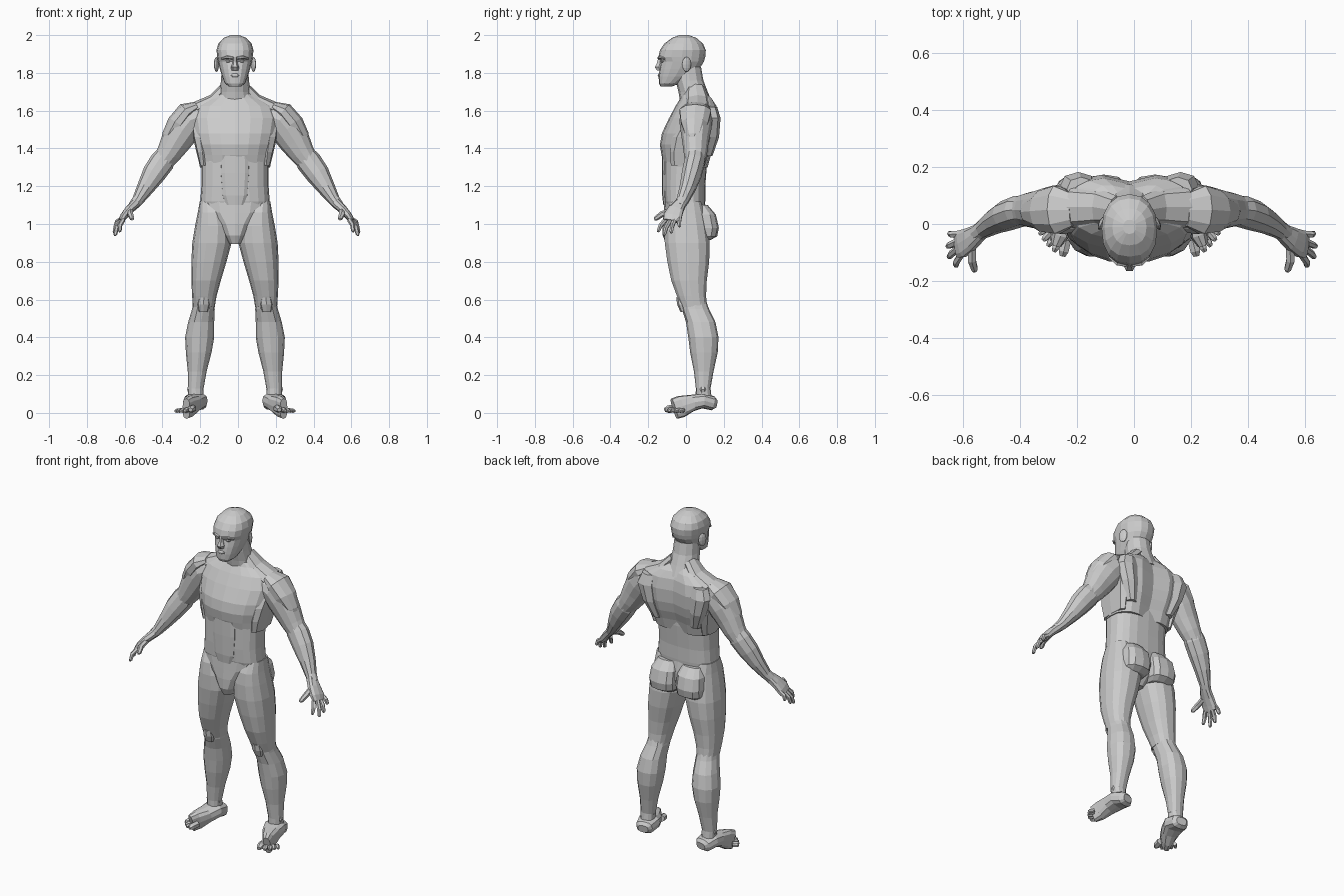
import bpy, bmesh
from math import sin, cos, pi
from mathutils import Vector

CX = -0.016  # mirror plane of the body


def skin(name, rings, side=1, stretch=1.0):
    """Bridge rings of points into a closed, flat-shaded mesh object."""
    bm = bmesh.new()
    rows = []
    for ring in rings:
        row = []
        for p in ring:
            x = p.x
            if stretch != 1.0 and x > 0.25:
                x = 0.25 + (x - 0.25) * stretch
            row.append(bm.verts.new((CX + side * x, p.y, p.z)))
        rows.append(row)
    n = len(rows[0])
    for a, b in zip(rows, rows[1:]):
        for i in range(n):
            j = (i + 1) % n
            bm.faces.new((a[i], a[j], b[j], b[i]))
    bm.faces.new(rows[0][::-1])
    bm.faces.new(rows[-1])
    bmesh.ops.recalc_face_normals(bm, faces=bm.faces[:])
    me = bpy.data.meshes.new(name)
    bm.to_mesh(me)
    bm.free()
    ob = bpy.data.objects.new(name, me)
    bpy.context.collection.objects.link(ob)
    return ob


def spow(c, p):
    return (1 if c >= 0 else -1) * abs(c) ** (2 / p)


def loft(name, secs, n=16, side=1, pf=2.2, pb=2.2, warp=None):
    """Horizontal sections: (z, centre x, half width, front y, back y)."""
    rings = []
    for z, cx, hw, yf, yb in secs:
        ring = []
        for i in range(n):
            a = 2 * pi * i / n
            p = pf if sin(a) < 0 else pb
            v = Vector((cx + hw * spow(cos(a), p),
                        (yf + yb) / 2 + (yb - yf) / 2 * spow(sin(a), p), z))
            ring.append(warp(v) if warp else v)
        rings.append(ring)
    return skin(name, rings, side)


def tube(name, pts, n=10, side=1, stretch=1.0, p=2.0):
    """Sections square to a path: (x, y, z, radius across, radius along y)."""
    c = [Vector(q[:3]) for q in pts]
    rings = []
    for k, q in enumerate(pts):
        t = (c[min(k + 1, len(c) - 1)] - c[max(k - 1, 0)]).normalized()
        ref = Vector((0, 1, 0)) if abs(t.y) < 0.8 else Vector((1, 0, 0))
        u = t.cross(ref).normalized()
        v = t.cross(u).normalized()
        rings.append([c[k] + u * q[3] * spow(cos(2 * pi * i / n), p)
                      + v * q[4] * spow(sin(2 * pi * i / n), p) for i in range(n)])
    return skin(name, rings, side, stretch)


def ball(name, loc, r, side=1, rot=0.0):
    bpy.ops.mesh.primitive_uv_sphere_add(segments=10, ring_count=6,
                                         location=(CX + side * loc[0], loc[1], loc[2]),
                                         rotation=(0, 0, rot * side))
    ob = bpy.context.object
    ob.name = name
    ob.scale = r
    return ob


# Head, neck and face
loft("head", [(1.728, 0, .032, -.135, -.075), (1.745, 0, .054, -.143, -.03),
              (1.78, 0, .068, -.145, .03), (1.82, 0, .08, -.140, .07),
              (1.86, 0, .09, -.132, .095), (1.885, 0, .094, -.146, .102),
              (1.92, 0, .098, -.138, .105), (1.955, 0, .088, -.115, .09),
              (1.985, 0, .06, -.075, .055), (2.0, 0, .022, -.035, .015)], pf=2.4)
loft("neck", [(1.64, 0, .10, -.03, .14), (1.70, 0, .082, -.04, .115),
              (1.76, 0, .074, -.055, .092), (1.83, 0, .07, -.06, .08)], n=12)
loft("nose", [(1.812, 0, .018, -.155, -.12), (1.83, 0, .022, -.168, -.12),
              (1.85, 0, .013, -.157, -.12), (1.885, 0, .010, -.147, -.12)], n=6)
ball("lips", (0, -.14, 1.787), (.026, .010, .010))


# Torso: chest with spine groove and arched lower rib edge
def chest_warp(v):
    if v.y > .08 and abs(v.x) < .1:
        v.y -= .028 * (1 - abs(v.x) / .1)
    if v.z < 1.36 and v.y < 0:
        v.z += .05 * max(0, 1 - abs(v.x) / .19)
    return v


loft("chest", [(1.70, 0, .085, -.02, .12), (1.665, 0, .14, -.03, .15),
               (1.625, 0, .215, -.055, .168), (1.56, 0, .24, -.09, .178),
               (1.48, 0, .226, -.128, .175), (1.42, 0, .21, -.138, .162),
               (1.365, 0, .195, -.13, .142), (1.30, 0, .186, -.122, .125)],
     n=20, pf=2.2, pb=2.7, warp=chest_warp)
loft("abdomen", [(1.42, 0, .17, -.10, .11), (1.33, 0, .178, -.116, .112),
                 (1.2, 0, .178, -.117, .102), (1.12, 0, .184, -.114, .102),
                 (1.09, 0, .18, -.105, .10)], n=20, pf=2.7, pb=2.7)
loft("front_stomach", [(1.39, 0, .075, -.127, -.05), (1.27, 0, .08, -.128, -.05),
                       (1.15, 0, .07, -.126, -.05), (1.10, 0, .05, -.12, -.05)], n=12, pf=3.5)
loft("pelvis", [(1.125, 0, .182, -.113, .098), (1.06, 0, .165, -.118, .11),
                (1.0, 0, .10, -.124, .12), (.94, 0, .06, -.124, .10),
                (.895, 0, .03, -.105, .05)], n=16, pf=2.6)

for s, tag in ((-1, "right"), (1, "left")):
    k = 1.04 if s > 0 else 1.0  # one arm reaches slightly further out

    # Face details
    ball("ear_" + tag, (.098, .003, 1.845), (.010, .026, .040), s, .4)
    ball("eye_" + tag, (.036, -.122, 1.862), (.014, .012, .009), s)
    tube("brow_" + tag, [(.010, -.142, 1.878, .008, .010), (.04, -.136, 1.884, .009, .012),
                         (.068, -.112, 1.876, .006, .010)], 6, s)

    # Trapezius, shoulder blade and lat
    tube("trapezius_" + tag, [(.05, .05, 1.72, .03, .05), (.11, .06, 1.655, .035, .065),
                              (.20, .06, 1.605, .045, .075)], 8, s)
    loft("shoulder_blade_" + tag, [(1.62, .17, .05, .08, .165), (1.56, .18, .065, .08, .183),
                                   (1.46, .16, .05, .08, .175), (1.36, .13, .03, .08, .14)], 8, s)
    loft("lat_" + tag, [(1.53, .20, .03, -.03, .13), (1.46, .185, .038, -.07, .14),
                        (1.38, .172, .032, -.085, .12), (1.31, .165, .022, -.08, .10)], 8, s, 3, 3)

    # Arm
    tube("upper_arm_" + tag, [(.17, .05, 1.575, .06, .075), (.235, .052, 1.55, .088, .088),
                              (.275, .052, 1.50, .090, .082), (.315, .05, 1.435, .080, .07),
                              (.35, .05, 1.375, .066, .062), (.385, .047, 1.325, .055, .052)],
         12, s, k)
    tube("deltoid_" + tag, [(.20, .05, 1.625, .025, .06), (.255, .05, 1.595, .052, .088),
                            (.305, .045, 1.53, .056, .075), (.345, .042, 1.46, .045, .045),
                            (.372, .042, 1.41, .02, .02)], 10, s, k)
    tube("forearm_" + tag, [(.35, .052, 1.39, .048, .05), (.385, .046, 1.33, .066, .056),
                            (.43, .03, 1.265, .062, .054), (.475, .008, 1.19, .046, .044),
                            (.515, -.018, 1.125, .031, .034), (.54, -.035, 1.095, .026, .03)],
         10, s, k)

    # Hand with fingers and thumb
    tube("palm_" + tag, [(.525, -.028, 1.11, .026, .03), (.56, -.053, 1.075, .023, .042),
                         (.59, -.07, 1.04, .019, .05), (.605, -.076, 1.015, .014, .045)],
         10, s, k, 2.6)
    fingers = {"little": ((.598, -.034, 1.03), (.636, -.034, .985)),
               "ring": ((.602, -.06, 1.022), (.642, -.08, .952)),
               "middle": ((.602, -.085, 1.018), (.637, -.118, .938)),
               "index": ((.592, -.108, 1.022), (.612, -.15, .958)),
               "thumb": ((.553, -.075, 1.07), (.544, -.168, 1.025))}
    for f, (a, b) in fingers.items():
        a, b = Vector(a), Vector(b)
        m = a.lerp(b, .55) + Vector((.006, -.003, .006))
        r = .016 if f == "thumb" else .0125
        tube(f + "_finger_" + tag, [(*a, r, r), (*m, r, r), (*a.lerp(b, .9), r * .8, r * .8),
                                    (*b, r * .4, r * .4)], 6, s, k)

    # Leg
    loft("thigh_" + tag, [(1.12, .135, .052, -.08, .08), (1.06, .123, .074, -.108, .10),
                          (.99, .117, .094, -.116, .115), (.90, .122, .104, -.115, .128),
                          (.80, .138, .093, -.101, .125), (.70, .153, .078, -.08, .112),
                          (.62, .162, .065, -.050, .108), (.56, .165, .058, -.026, .112)],
         14, s, 2.4, 2.4)
    loft("buttock_" + tag, [(1.10, .085, .06, 0, .115), (1.05, .088, .082, 0, .158),
                            (.98, .09, .087, 0, .174), (.935, .09, .082, 0, .165),
                            (.915, .09, .065, 0, .13)], 12, s, 2.6, 2.8)
    loft("shin_" + tag, [(.61, .164, .052, -.03, .10), (.55, .167, .06, -.022, .122),
                         (.48, .179, .069, .0, .156), (.40, .187, .077, .012, .172),
                         (.32, .192, .068, .022, .168), (.22, .2, .05, .042, .146),
                         (.13, .208, .042, .052, .13), (.04, .206, .04, .05, .14)],
         12, s, 2.2, 2.4)
    loft("kneecap_" + tag, [(.61, .165, .028, -.052, .03), (.575, .166, .036, -.047, .03),
                            (.535, .168, .026, -.03, .03)], 8, s, 2.6)
    ball("ankle_" + tag, (.21, .09, .125), (.047, .028, .03), s)

    # Foot with five toes, turned outwards
    tube("foot_" + tag, [(.196, .160, .048, .022, .032), (.199, .142, .051, .038, .051),
                         (.207, .085, .064, .040, .064), (.222, .03, .052, .044, .052),
                         (.242, -.025, .034, .058, .034), (.258, -.062, .022, .056, .021)],
         12, s, 1, 2.8)
    toes = [(.222, -.055, .236, -.112, .020), (.246, -.055, .266, -.097, .014),
            (.264, -.043, .287, -.078, .013), (.279, -.03, .304, -.058, .012),
            (.291, -.012, .317, -.037, .011)]
    for i, (x0, y0, x1, y1, r) in enumerate(toes):
        xm, ym = x0 + .7 * (x1 - x0), y0 + .7 * (y1 - y0)
        tube(f"toe_{i + 1}_{tag}", [(x0, y0, r + .003, r, r), (xm, ym, r, r, r),
                                    (x1, y1, r * .8, r * .55, r * .6)], 6, s)
